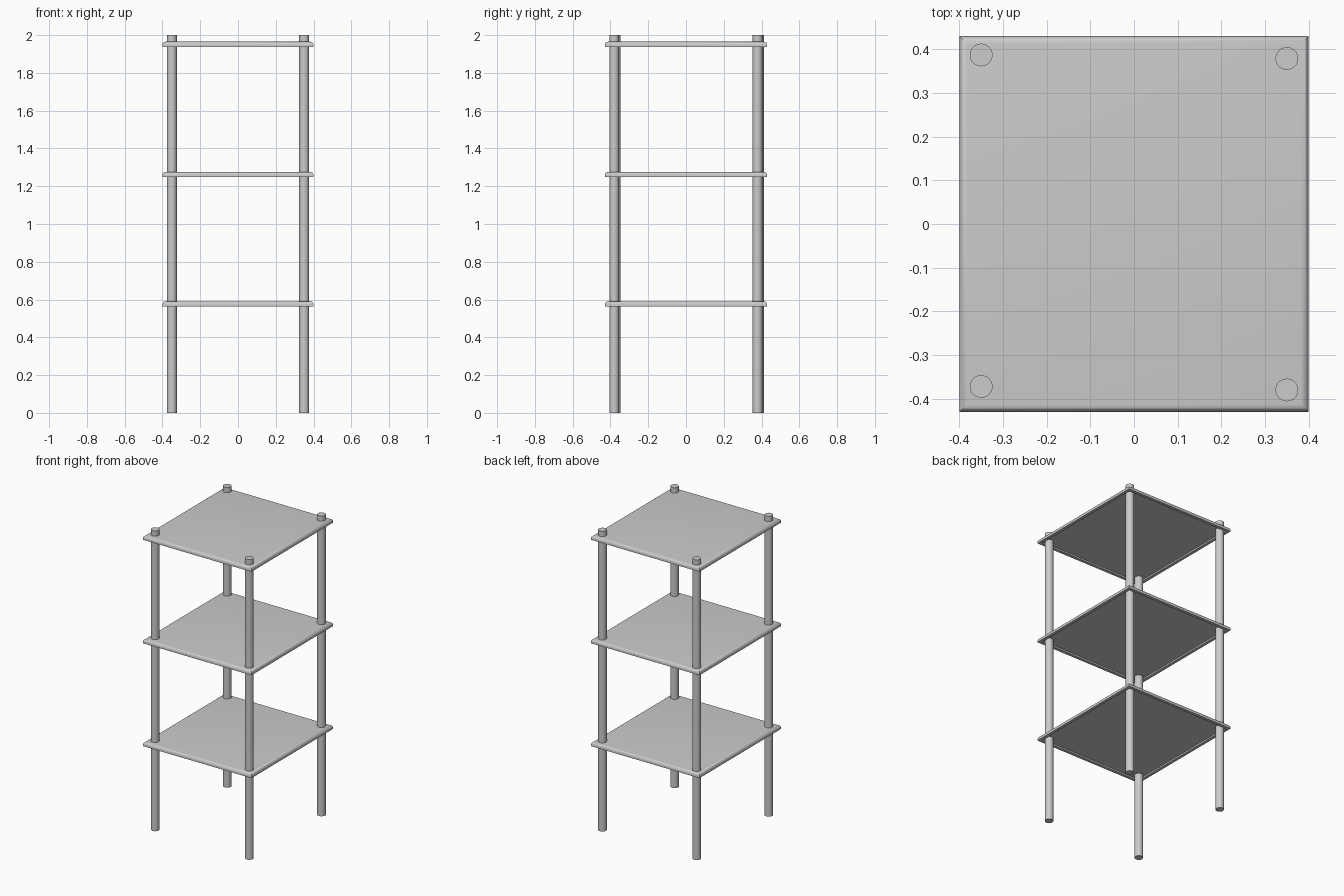
import bpy, bmesh, math

if "Cube" in bpy.data.objects:
    bpy.data.objects.remove(bpy.data.objects["Cube"])

HX, HY = 0.40, 0.43      # shelf half sizes
THICK = 0.027
ROUND = 0.018


def add_object(name, bm):
    bmesh.ops.recalc_face_normals(bm, faces=bm.faces)
    mesh = bpy.data.meshes.new(name)
    bm.to_mesh(mesh)
    bm.free()
    obj = bpy.data.objects.new(name, mesh)
    bpy.context.collection.objects.link(obj)
    bpy.ops.object.select_all(action='DESELECT')
    obj.select_set(True)
    bpy.context.view_layer.objects.active = obj
    bpy.ops.object.shade_smooth_by_angle(angle=math.radians(35))
    return obj


# Shelf edge section as (inset, height): recessed underside, lip, rounded top edge
section = [(0.020, 0.010), (0.020, 0.0), (0.0, 0.0)]
for i in range(7):
    a = math.radians(15 * i)
    section.append((ROUND * (1 - math.cos(a)), THICK - ROUND + ROUND * math.sin(a)))


def shelf(name, z):
    bm = bmesh.new()
    rings = []
    for inset, h in section:
        x, y = HX - inset, HY - inset
        rings.append([bm.verts.new((sx * x, sy * y, z + h))
                      for sx, sy in ((-1, -1), (1, -1), (1, 1), (-1, 1))])
    for a, b in zip(rings, rings[1:]):
        for i in range(4):
            j = (i + 1) % 4
            bm.faces.new((a[i], a[j], b[j], b[i]))
    bm.faces.new(rings[0])
    bm.faces.new(rings[-1])
    add_object(name, bm)


# Three shelves
for name, z in (("lower_shelf", 0.564), ("middle_shelf", 1.249), ("upper_shelf", 1.938)):
    shelf(name, z)

# Four round posts
posts = {"front_left_post": (-0.35, -0.372), "front_right_post": (0.35, -0.380),
         "back_left_post": (-0.35, 0.387), "back_right_post": (0.35, 0.379)}
for name, (x, y) in posts.items():
    bm = bmesh.new()
    bmesh.ops.create_cone(bm, cap_ends=True, segments=32, radius1=0.026,
                          radius2=0.026, depth=2.0)
    bmesh.ops.translate(bm, verts=bm.verts, vec=(x, y, 1.0))
    add_object(name, bm)
